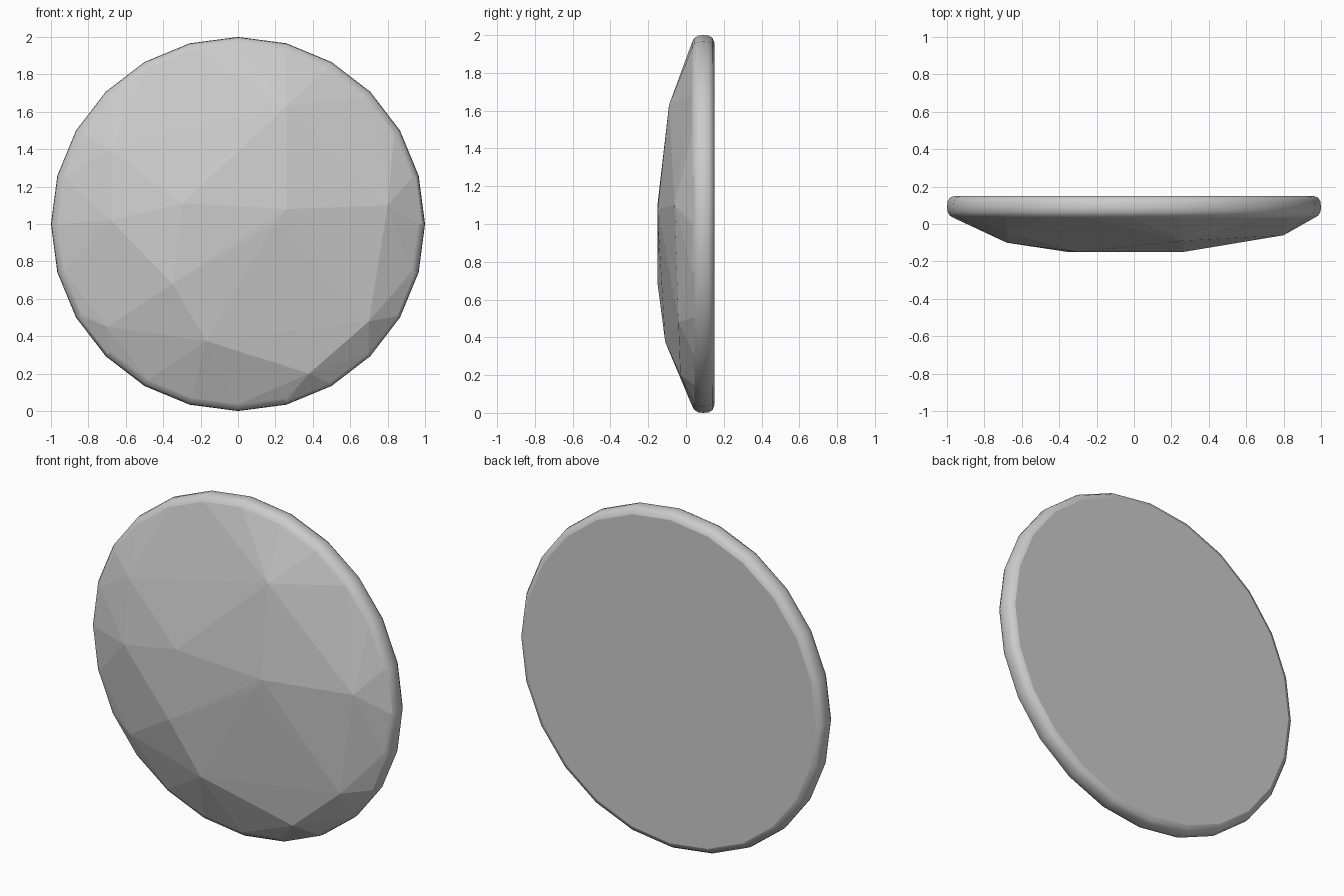
import bpy, bmesh, math

if "Cube" in bpy.data.objects:
    bpy.data.objects.remove(bpy.data.objects["Cube"])

SIDES = 24
# Rim cross-section: (radius, y) from front lip to back edge
RIM = [(0.965, 0.033), (0.985, 0.045), (0.997, 0.065), (1.0, 0.09),
       (0.997, 0.12), (0.985, 0.14), (0.96, 0.15)]
# Corners of the chipped front face: (x, y, z)
FACETS = [(-0.30, -0.15, 1.11), (0.26, -0.15, 1.08), (-0.35, -0.15, 0.68),
          (0.20, -0.148, 1.0), (-0.17, -0.11, 0.375), (0.26, -0.09, 1.63),
          (-0.68, -0.055, 1.40), (-0.68, -0.10, 1.02), (0.80, -0.06, 1.10),
          (0.70, -0.04, 0.48), (0.38, -0.03, 0.20), (-0.70, -0.015, 0.45)]

bm = bmesh.new()
for r, y in RIM:
    for i in range(SIDES):
        a = 2 * math.pi * i / SIDES
        bm.verts.new((r * math.cos(a), y, 1 + r * math.sin(a)))
for p in FACETS:
    bm.verts.new(p)

# Convex shell over rim and front corners, then merge coplanar triangles
res = bmesh.ops.convex_hull(bm, input=bm.verts)
loose = [v for v in bm.verts if not v.link_faces]
bmesh.ops.delete(bm, geom=loose, context='VERTS')
bmesh.ops.dissolve_limit(bm, angle_limit=math.radians(0.5),
                         verts=bm.verts, edges=bm.edges)
bmesh.ops.recalc_face_normals(bm, faces=bm.faces)

# Rounded rim is smooth; front facets and back stay flat
for f in bm.faces:
    f.smooth = all(v.co.y > 0.03 for v in f.verts) and abs(f.normal.y) < 0.95
for e in bm.edges:
    if len({f.smooth for f in e.link_faces}) > 1:
        e.smooth = False

mesh = bpy.data.meshes.new("faceted_disc")
bm.to_mesh(mesh)
bm.free()
disc = bpy.data.objects.new("faceted_disc", mesh)
bpy.context.collection.objects.link(disc)
